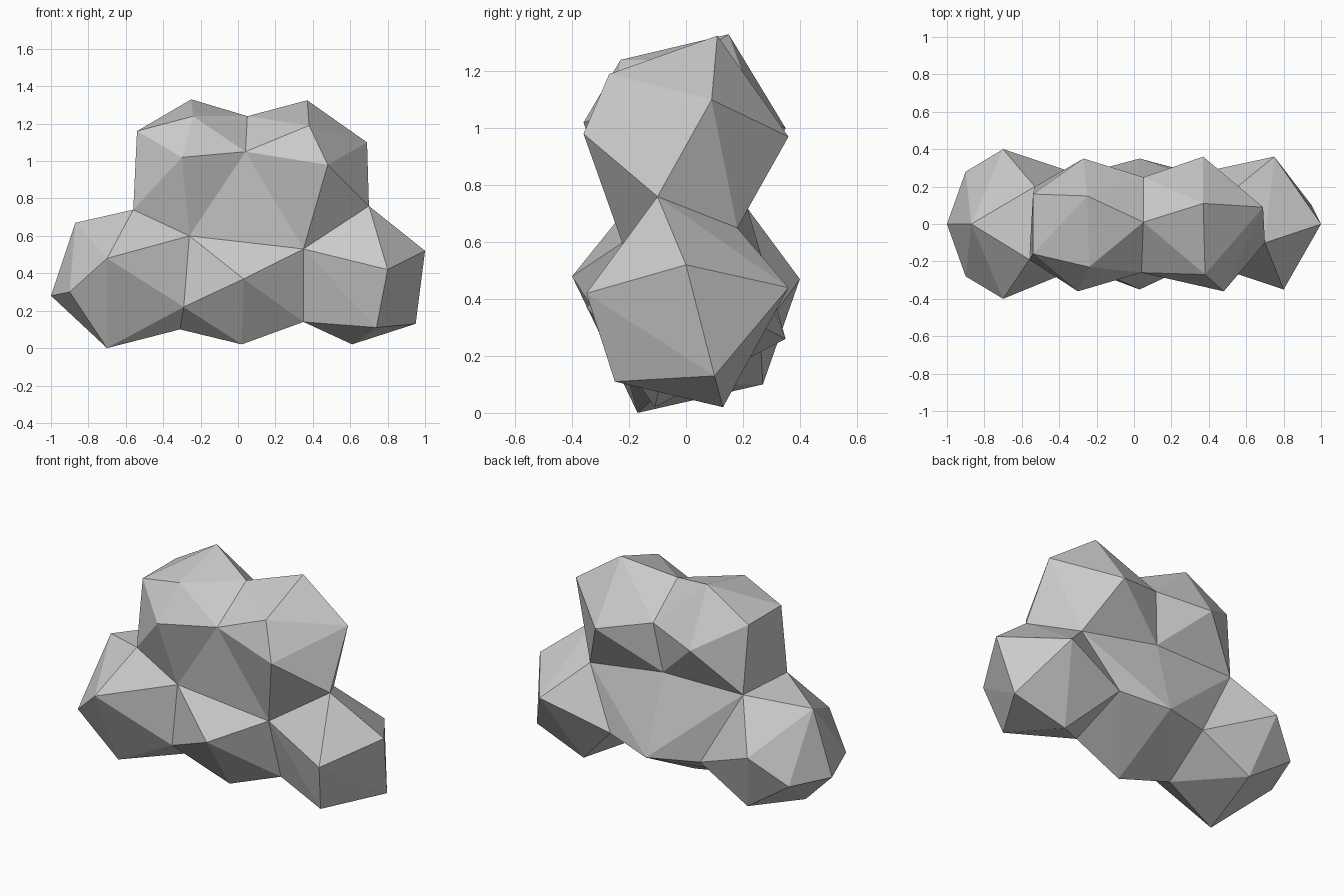
import bpy, bmesh
from mathutils import Vector

if "Cube" in bpy.data.objects:
    bpy.data.objects.remove(bpy.data.objects["Cube"])

# Creases where neighbouring puffs meet
top_dip = [(.05, .01, 1.24), (.05, .25, 1.05), (.01, .21, .74)]
front_dip = (.04, -.26, 1.05)
front_l, front_r = (-.26, -.22, .60), (.35, -.20, .53)
side_l, side_lb = (-.56, -.19, .74), (-.53, .20, .74)
side_r, side_rb = (.70, -.10, .76), (.53, .18, .65)
low_l = [(-.29, -.23, .22), (-.31, -.06, .10), (-.28, .26, .28)]
low_r = [(.35, -.08, .14), (.33, .27, .30)]

# Each puff is a faceted convex lump: its own bulge points plus shared creases
top_left = [(-.25, .15, 1.33), (-.54, .16, 1.16), (-.54, -.16, 1.16),
            (-.24, -.23, 1.24), (-.30, -.36, 1.02), (-.27, .35, 1.00)]
top_right = [(.37, .11, 1.325), (.38, -.27, 1.19), (.48, -.36, .98),
             (.69, .09, 1.10), (.37, .36, .97)]
bottom_left = [(-.87, 0, .67), (-.70, -.40, .48), (-.70, .40, .47), (-1, 0, .28),
               (-.90, -.28, .30), (-.90, .28, .30), (-.70, -.17, 0), (-.61, .27, .10)]
bottom_mid = [(.03, -.35, .37), (.02, -.11, .02), (.03, .35, .26)]
bottom_right = [(.80, -.35, .42), (1, 0, .52), (.95, .10, .13),
                (.74, -.25, .11), (.61, .13, .02), (.75, .36, .44)]

puffs = [
    top_left + top_dip + [front_dip, front_l, side_l, side_lb],
    top_right + top_dip + [front_dip, front_r, side_r, side_rb],
    bottom_left + low_l + [side_l, side_lb, front_l],
    bottom_mid + low_l + low_r + [front_l, front_r, side_lb, side_rb, top_dip[2]],
    bottom_right + low_r + [front_r, side_r, side_rb],
    [side_l, side_lb, side_r, side_rb, front_l, front_r, front_dip, top_dip[2]],
]


def hull_faces(points):
    """Faces of a convex lump as (corners, centre, outward normal)."""
    bm = bmesh.new()
    for p in points:
        bm.verts.new(p)
    bmesh.ops.convex_hull(bm, input=bm.verts[:])
    mid = sum((Vector(p) for p in points), Vector()) / len(points)
    faces = []
    for f in bm.faces:
        f.normal_update()
        co = [v.co.copy() for v in f.verts]
        centre, n = f.calc_center_median(), f.normal.copy()
        if n.dot(centre - mid) < 0:
            n.negate()
            co.reverse()
        faces.append((co, centre, n))
    bm.free()
    return faces


def inside(p, faces):
    return all(n.dot(p - c) < 1e-5 for _, c, n in faces)


# Keep only the outer skin of the merged puffs
hulls = [hull_faces(p) for p in puffs]
skin = bmesh.new()
for h in hulls:
    for co, c, n in h:
        probe = c + n * 0.001
        if not any(inside(probe, other) for other in hulls if other is not h):
            skin.faces.new([skin.verts.new(v) for v in co])
bmesh.ops.remove_doubles(skin, verts=skin.verts[:], dist=0.0005)

mesh = bpy.data.meshes.new("cloud")
skin.to_mesh(mesh)
skin.free()
cloud = bpy.data.objects.new("cloud", mesh)
bpy.context.collection.objects.link(cloud)
